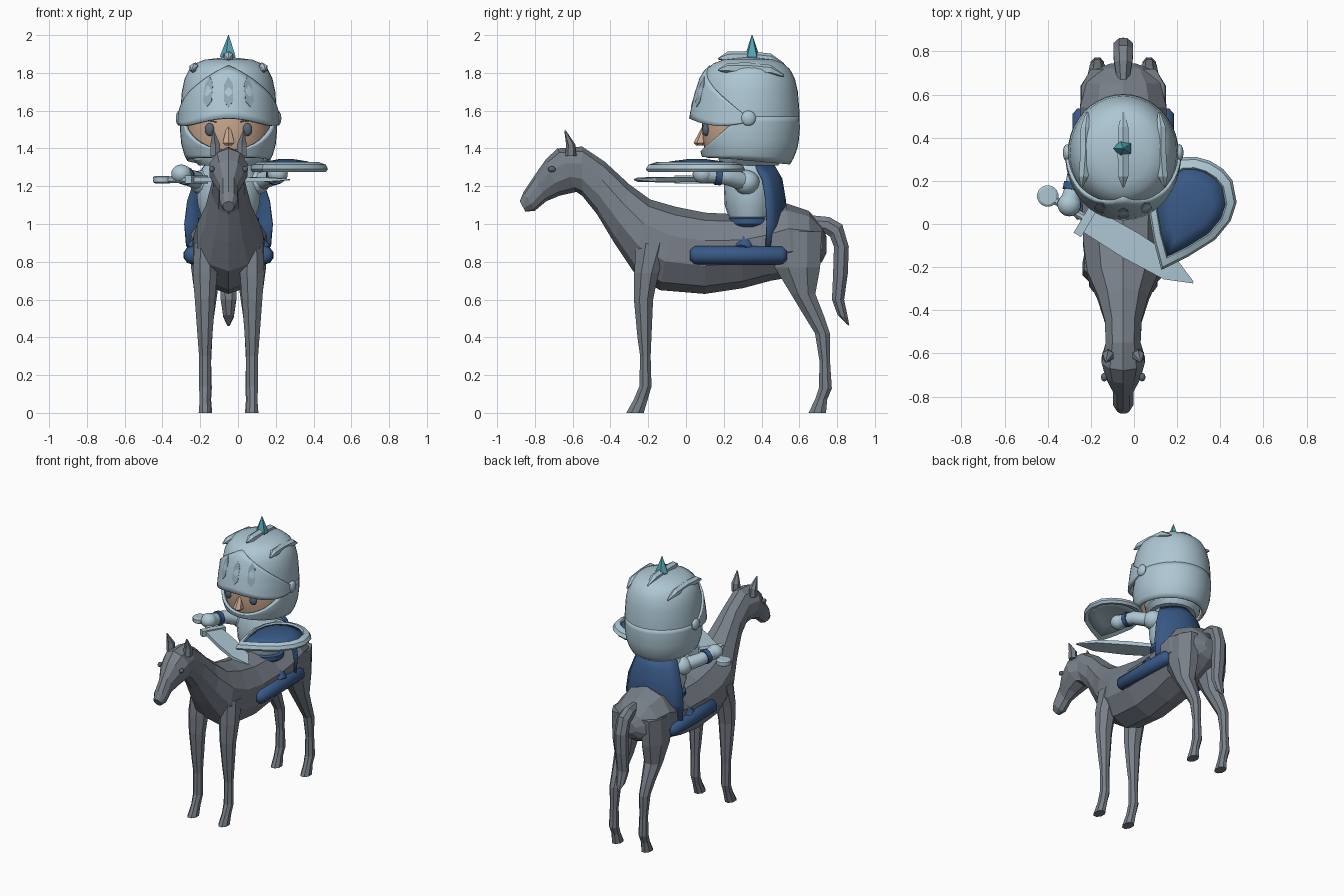
import bpy, math
from mathutils import Vector as V

if "Cube" in bpy.data.objects:
    bpy.data.objects.remove(bpy.data.objects["Cube"])

X = -0.05  # centre line of mount and rider


def material(name, rgb):
    m = bpy.data.materials.new(name)
    m.use_nodes = True
    m.diffuse_color = (*rgb, 1)
    m.node_tree.nodes["Principled BSDF"].inputs["Base Color"].default_value = (*rgb, 1)
    return m


COAT = material("grey coat", (0.19, 0.215, 0.25))
SILVER = material("pale steel", (0.42, 0.57, 0.65))
NAVY = material("navy cloth", (0.04, 0.10, 0.24))
TEAL = material("teal", (0.09, 0.38, 0.46))
SKIN = material("skin", (0.60, 0.40, 0.28))
SLATE = material("slate", (0.10, 0.135, 0.18))
VENT = material("shaded steel", (0.28, 0.39, 0.46))


def build(name, verts, faces, mat, angle=0, thick=0):
    me = bpy.data.meshes.new(name)
    me.from_pydata([tuple(v) for v in verts], [], faces)
    me.validate()
    me.materials.append(mat)
    ob = bpy.data.objects.new(name, me)
    bpy.context.collection.objects.link(ob)
    bpy.ops.object.select_all(action='DESELECT')
    ob.select_set(True)
    bpy.context.view_layer.objects.active = ob
    bpy.ops.object.mode_set(mode='EDIT')
    bpy.ops.mesh.select_all(action='SELECT')
    bpy.ops.mesh.remove_doubles(threshold=0.0005)
    bpy.ops.mesh.normals_make_consistent(inside=False)
    bpy.ops.object.mode_set(mode='OBJECT')
    if angle:
        bpy.ops.object.shade_smooth_by_angle(angle=math.radians(angle))
    if thick:
        mod = ob.modifiers.new("thickness", 'SOLIDIFY')
        mod.thickness = thick
    return ob


def loft(name, rings, mat, n=10, angle=0):
    """Skin elliptical rings, each given as (centre, half axis, half axis)."""
    verts, faces = [], []
    for c, u, w in rings:
        for k in range(n):
            a = 2 * math.pi * (k + 0.5) / n
            verts.append(V(c) + V(u) * math.cos(a) + V(w) * math.sin(a))
    for r in range(len(rings) - 1):
        for k in range(n):
            j = (k + 1) % n
            faces.append((r * n + k, r * n + j, r * n + n + j, r * n + n + k))
    faces += [tuple(range(n)), tuple(range(len(verts) - n, len(verts)))]
    return build(name, verts, faces, mat, angle)


def slices(x, rows):
    """Rings between an upper and a lower (y, z) point with a half width."""
    return [((x, (a + c) / 2, (b + d) / 2), (h, 0, 0), (0, (a - c) / 2, (b - d) / 2))
            for a, b, c, d, h in rows]


def discs(x, y, rows):
    return [((x, y, z), (rx, 0, 0), (0, ry, 0)) for z, rx, ry in rows]


def tube(name, pts, radii, mat, n=10, angle=40):
    pts, rings = [V(p) for p in pts], []
    for i, p in enumerate(pts):
        d = (pts[min(i + 1, len(pts) - 1)] - pts[max(i - 1, 0)]).normalized()
        u = d.cross(V((0, 0, 1))).normalized()
        rings.append((p, u * radii[i], u.cross(d) * radii[i]))
    return loft(name, rings, mat, n, angle)


def ball(name, loc, size, mat):
    rows = [(loc[2] + size[2] * math.sin(t), size[0] * math.cos(t), size[1] * math.cos(t))
            for t in [math.radians(d) for d in range(-85, 86, 17)]]
    return loft(name, discs(loc[0], loc[1], rows), mat, 14, 40)


# Mount: head, neck and trunk in one skin
loft("horse_body", slices(X, [
    (-.88, 1.12, -.85, 1.065, .03), (-.86, 1.17, -.80, 1.07, .05), (-.80, 1.26, -.74, 1.12, .05),
    (-.74, 1.345, -.67, 1.15, .085), (-.68, 1.40, -.58, 1.17, .105), (-.55, 1.41, -.55, 1.15, .085),
    (-.43, 1.33, -.47, 1.05, .09), (-.30, 1.21, -.38, .90, .125), (-.19, 1.13, -.28, .75, .175),
    (-.05, 1.09, -.14, .65, .195), (.10, 1.06, .10, .63, .20), (.30, 1.05, .30, .66, .20),
    (.42, 1.07, .45, .70, .21), (.53, 1.11, .57, .72, .21), (.65, 1.07, .66, .76, .18),
    (.72, .99, .72, .80, .13), (.745, .93, .745, .85, .06)]), COAT)
loft("horse_tail", slices(X, [
    (.66, 1.05, .68, .95, .03), (.76, 1.04, .73, .95, .045), (.83, 1.0, .76, .93, .05),
    (.865, .88, .78, .88, .05), (.86, .74, .775, .72, .05), (.84, .60, .77, .60, .045),
    (.86, .50, .80, .52, .03), (.865, .46, .85, .47, .008)]), COAT, 8)
for side, s in (("right", -1), ("left", 1)):
    # legs: front edge, back edge, height, half width
    for part, off, rows in (
        ("front", .125, [(-.27, -.08, .90, .06), (-.28, -.14, .74, .07), (-.28, -.17, .60, .058),
                         (-.26, -.18, .40, .042), (-.245, -.185, .30, .034), (-.25, -.18, .14, .034),
                         (-.28, -.20, .07, .03), (-.32, -.22, 0, .036)]),
        ("hind", .12, [(.44, .73, .96, .08), (.46, .72, .77, .085), (.55, .69, .63, .065),
                       (.63, .74, .50, .045), (.68, .765, .42, .038), (.705, .765, .27, .03),
                       (.70, .775, .13, .034), (.68, .75, .07, .03), (.645, .745, 0, .036)])):
        loft(f"horse_{part}_leg_{side}", slices(X + s * off, [(a, z, b, z, h) for a, b, z, h in rows]), COAT, 8)
    loft(f"horse_ear_{side}", discs(X + s * .07, -.61, [(1.36, .03, .03), (1.42, .03, .025)])
         + discs(X + s * .08, -.64, [(1.495, .004, .004)]), COAT, 6)
    ball(f"horse_eye_{side}", (X + s * .088, -.71, 1.29), (.015, .02, .016), SLATE)

# Rider torso with belt and skirt
loft("torso", discs(X, .34, [(1.02, .14, .11), (1.10, .165, .135), (1.2, .175, .14),
                            (1.27, .155, .125), (1.34, .11, .10)]), SILVER, 18, 40)
loft("belt", discs(X, .34, [(.985, .15, .115), (1.0, .165, .13), (1.03, .165, .13), (1.04, .14, .11)]), NAVY, 18, 30)
loft("skirt", discs(X, .34, [(.93, .14, .10), (.95, .155, .11), (.99, .145, .105)]), SILVER, 18, 30)
loft("hips", discs(X, .34, [(.84, .17, .13), (.90, .15, .11), (.94, .14, .10)]), NAVY, 18, 30)
loft("neck_guard", discs(X, .34, [(1.31, .16, .15), (1.34, .19, .17), (1.40, .2, .18)]), SILVER, 20, 30)
for side, s in (("right", -1), ("left", 1)):
    x = X + s * .19
    tube(f"rider_leg_{side}", [(x, .02, .835), (x, .045, .835), (x, .28, .835), (x, .51, .835), (x, .535, .835)],
         [.025, .048, .05, .048, .025], NAVY, 10, 50)
    tube(f"rider_thigh_{side}", [(X + s * .1, .33, .92), (x, .3, .85)], [.07, .05], NAVY)

# Arms with cuffs and gloved hands
for side, path in (("right", [(-.19, .32, 1.22), (-.27, .22, 1.25), (-.30, .09, 1.265)]),
                   ("left", [(.10, .32, 1.22), (.19, .22, 1.25), (.21, .09, 1.265)])):
    p, q, r = [V(v) for v in path]
    ball(f"shoulder_{side}", p, (.07, .07, .065), SILVER)
    tube(f"upper_arm_{side}", [p, q, q.lerp(r, .3)], [.05, .045, .042], SILVER)
    tube(f"cuff_{side}", [q.lerp(r, .25), q.lerp(r, .5)], [.05, .05], NAVY)
    tube(f"forearm_{side}", [q.lerp(r, .45), r], [.04, .05], SILVER)
    ball(f"hand_{side}", r, (.055, .055, .05), SILVER)

# Cape hanging behind, edges swept forward
cape, faces = [], []
CAPE_ROWS = [(1.31, .13, .47), (1.24, .18, .51), (1.12, .22, .53), (1.0, .235, .535), (.88, .225, .53)]
for z, h, y in CAPE_ROWS:
    cape += [(X + h * k / 4, y - .1 * (k / 4) ** 2, z) for k in range(-4, 5)]
for r in range(len(CAPE_ROWS) - 1):
    faces += [(r * 9 + k, r * 9 + k + 1, r * 9 + k + 10, r * 9 + k + 9) for k in range(8)]
build("cape", cape, faces, NAVY, 50, .012)

# Helmet surface: radius by height, shared by shell, face and visor
PROFILE = [(1.30, .80), (1.36, .93), (1.42, 1.0), (1.50, 1.03), (1.60, 1.02), (1.70, .99),
           (1.77, .93), (1.82, .83), (1.85, .70), (1.87, .50), (1.885, 0)]


def surface(a, z, scale=1):
    for (z0, r0), (z1, r1) in zip(PROFILE, PROFILE[1:]):
        if z <= z1:
            break
    r = scale * (r0 + (r1 - r0) * (z - z0) / (z1 - z0))
    return V((X + .25 * r * math.sin(a), .33 - .265 * r * math.cos(a), z))


def patch(name, span, low, high, mat, scale=lambda a, z: 1, cols=40, rows=8, thick=0, heights=None):
    verts, faces = [], []
    for r in range(rows + 1):
        for c in range(cols + 1):
            a = math.radians(span) * (2 * c / cols - 1)
            z = heights[r] if heights else low(a) + (high(a) - low(a)) * r / rows
            verts.append(surface(a, z, scale(a, z)))
    for r in range(rows):
        for c in range(cols):
            i = r * (cols + 1) + c
            faces.append((i, i + 1, i + cols + 2, i + cols + 1))
    return build(name, verts, faces, mat, 40, thick)


def opening(a):
    t = abs(a) / math.radians(72)
    return 1.385 + .15 * t ** 2 if t < 1 else 1.57


def lean(a, z):
    return 1.05 + max(0, math.cos(a)) ** 2 * max(0, 1.75 - z) * .55


patch("helmet_lower", 180, lambda a: 1.335 + .02 * math.cos(a), opening, SILVER, thick=.02)
crown = [1.57] + [z for z, r in PROFILE if z > 1.57]
patch("helmet_crown", 180, None, None, SILVER, rows=len(crown) - 1, heights=crown)
patch("face", 110, lambda a: 1.35, lambda a: 1.60, SKIN, lambda a, z: .9, 24, 5)
patch("visor", 88, lambda a: 1.54 + .02 * math.cos(3 * a),
      lambda a: 1.84 - .27 * (abs(a) / 1.536) ** 1.3, SILVER, lean, 28, 8, .02)

# Visor vents as thin plates following the curve
for name, a in (("right", -.42), ("centre", 0), ("left", .42)):
    pts = [(0, 1.62), (.09, 1.65), (.09, 1.74), (0, 1.78), (-.09, 1.74), (-.09, 1.65)]
    build(f"visor_vent_{name}", [surface(a + d, z, lean(a + d, z) + .012) for d, z in pts],
          [tuple(range(6))], VENT, 0, .008)

# Crest ridges, spike, hinges
for name, off, top, h in (("right", -.175, 1.825, .028), ("centre", 0, 1.885, .03), ("left", .175, 1.825, .028)):
    loft(f"crest_{name}", [((X + off * w, y, top + dz), (h * k, 0, 0), (0, 0, .03 * k)) for y, dz, k, w in
         ((.17, -.01, .15, 1.1), (.22, 0, .9, 1.05), (.33, 0, 1, 1), (.45, -.01, .9, 1), (.52, -.04, .2, .95))],
         SILVER, 6)
loft("helmet_spike", discs(X, .35, [(1.85, .03, .03), (1.89, .045, .04), (2.0, .002, .002)]), TEAL, 5)
for side, s in (("right", -1), ("left", 1)):
    ball(f"visor_hinge_{side}", (X + s * .26, .33, 1.56), (.02, .04, .04), SILVER)
    ball(f"eye_{side}", surface(s * .44, 1.5, .91), (.026, .018, .034), SLATE)
    brow = [surface(s * (.28 + .08 * k), 1.548 - .002 * (k - 2) ** 2, .915) for k in range(5)]
    tube(f"brow_{side}", brow, [.004] * 5, SLATE, 5)
loft("nose", discs(X, .075, [(1.415, .02, .02), (1.43, .036, .035)]) + discs(X, .1, [(1.52, .01, .012)]), SKIN, 6)

# Sword held across the mount's neck
PIN, TIP = V((-.40, .13, 1.235)), V((.28, -.275, 1.235))
along = (TIP - PIN).normalized()
across, up = V((-along.y, along.x, 0)), V((0, 0, 1))


def bar(name, rows, mat=SILVER, n=4):
    loft(name, [(PIN + along * d, across * w, up * t) for d, w, t in rows], mat, n)


loft("pommel", discs(PIN.x, PIN.y, [(1.215, .04, .04), (1.222, .05, .05), (1.248, .05, .05), (1.255, .04, .04)]),
     SILVER, 16, 30)
bar("sword_grip", [(.03, .02, .02), (.21, .02, .02)], SILVER, 8)
bar("sword_guard", [(.19, .12, .03), (.23, .12, .03)])
bar("sword_blade", [(.22, .085, .018), (.45, .095, .02), (.66, .08, .016), (.785, .006, .004)])

# Shield: domed plate, navy field inside a steel rim
half = [(0, -.30), (.09, -.19), (.17, -.07), (.20, .04), (.19, .13), (.13, .215), (.07, .245), (0, .255)]
outline = half + [(-p, q) for p, q in half[-2:0:-1]]
n = len(outline)


def shield_ring(s, lift=0):
    return [V((.25 + s * (.91 * p + .41 * q), .06 + s * (.91 * q - .41 * p), 1.345 - .05 * s * s + lift))
            for p, q in outline]


def shield_part(name, rings, mat, thick, capped):
    verts = [v for r in rings for v in r]
    faces = [(r * n + k, r * n + (k + 1) % n, r * n + n + (k + 1) % n, r * n + n + k)
             for r in range(len(rings) - 1) for k in range(n)]
    build(name, verts, faces + ([tuple(range(n))] if capped else []), mat, 40, thick)


shield_part("shield_field", [shield_ring(s) for s in (.2, .5, .8)], NAVY, .008, True)
shield_part("shield_back", [shield_ring(s, -.014) for s in (.2, .5, .85)], SILVER, .01, True)
shield_part("shield_rim", [shield_ring(.76, -.005), shield_ring(.8, .014), shield_ring(.95, .014),
                           shield_ring(1, -.005), shield_ring(.95, -.025), shield_ring(.76, -.025),
                           shield_ring(.76, -.005)], SILVER, 0, False)
